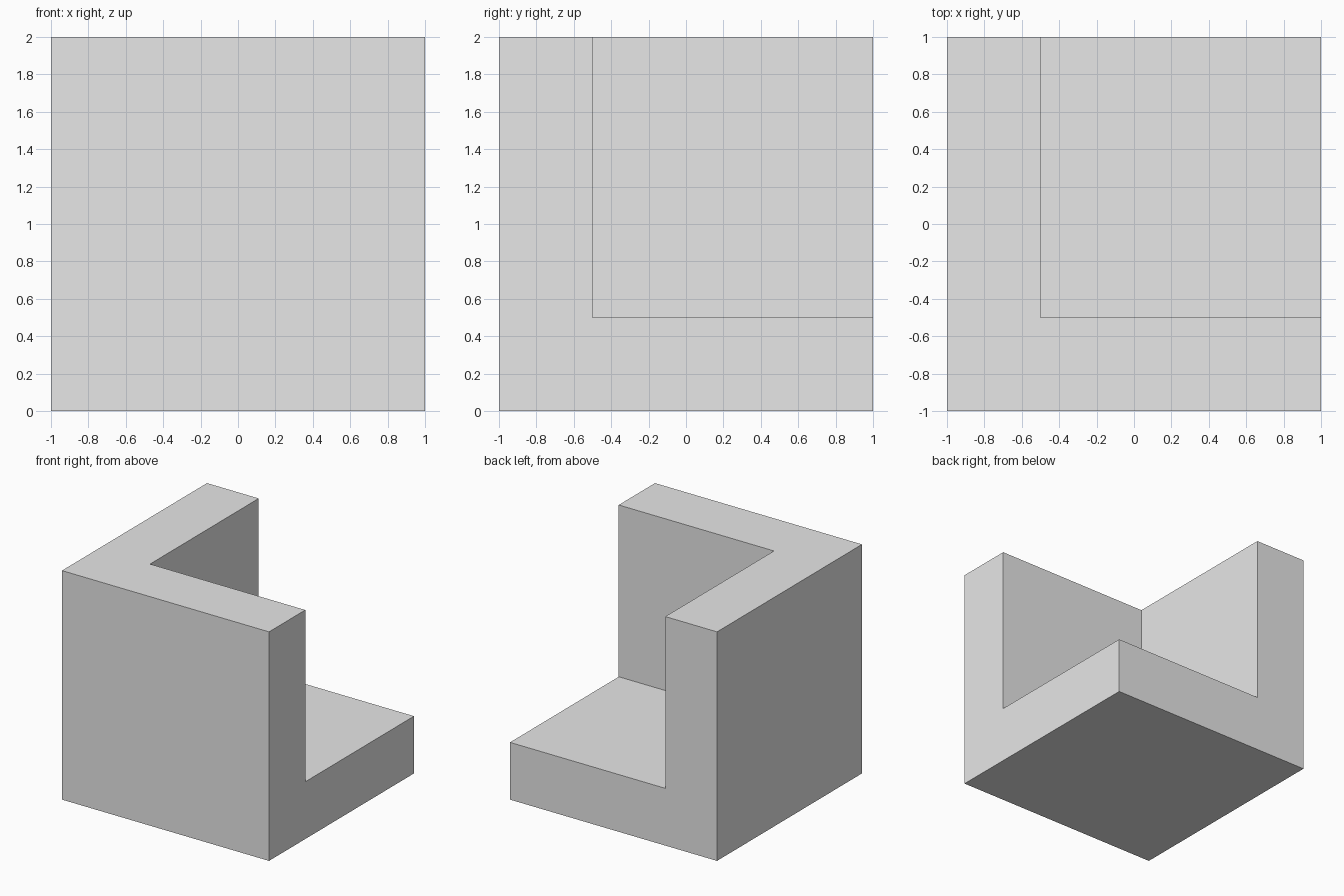
import bpy
import bmesh
from mathutils import Vector

default = bpy.data.objects.get("Cube")
if default:
    bpy.data.objects.remove(default, do_unlink=True)

SIZE = 2.0
WALL = 0.5                                   # thickness of floor and walls
INNER = Vector((WALL - 1, WALL - 1, WALL))   # where floor and walls meet
CORNER = Vector((1, 1, SIZE))                # corner that is cut away

# Plain grey material
grey = bpy.data.materials.new("light_grey")
grey.use_nodes = True
colour = (0.8, 0.8, 0.8, 1)
grey.diffuse_color = colour
grey.node_tree.nodes["Principled BSDF"].inputs["Base Color"].default_value = colour

# Solid block, sliced along the inner faces of the floor and walls
bm = bmesh.new()
bmesh.ops.create_cube(bm, size=SIZE)
bmesh.ops.translate(bm, vec=(0, 0, SIZE / 2), verts=bm.verts)
for axis in range(3):
    normal = Vector((0, 0, 0))
    normal[axis] = 1
    bmesh.ops.bisect_plane(bm, geom=bm.verts[:] + bm.edges[:] + bm.faces[:],
                           plane_co=INNER, plane_no=normal)


def vert_at(co):
    return min(bm.verts, key=lambda v: (v.co - co).length)


# Open the corner, then line the notch with three square faces
bmesh.ops.delete(bm, geom=[vert_at(CORNER)], context='VERTS')
centre = bm.verts.new(INNER)
for axis in range(3):
    a, b = (axis + 1) % 3, (axis + 2) % 3
    ring = [centre]
    for moved in ((a,), (a, b), (b,)):
        co = INNER.copy()
        for i in moved:
            co[i] = CORNER[i]
        ring.append(vert_at(co))
    bm.faces.new(ring)

# Merge coplanar slices into clean flat faces
bmesh.ops.recalc_face_normals(bm, faces=bm.faces)
bmesh.ops.dissolve_limit(bm, angle_limit=0.01, verts=bm.verts, edges=bm.edges)
bmesh.ops.recalc_face_normals(bm, faces=bm.faces)

mesh = bpy.data.meshes.new("corner_block")
bm.to_mesh(mesh)
bm.free()
mesh.materials.append(grey)
bpy.context.collection.objects.link(bpy.data.objects.new("corner_block", mesh))
